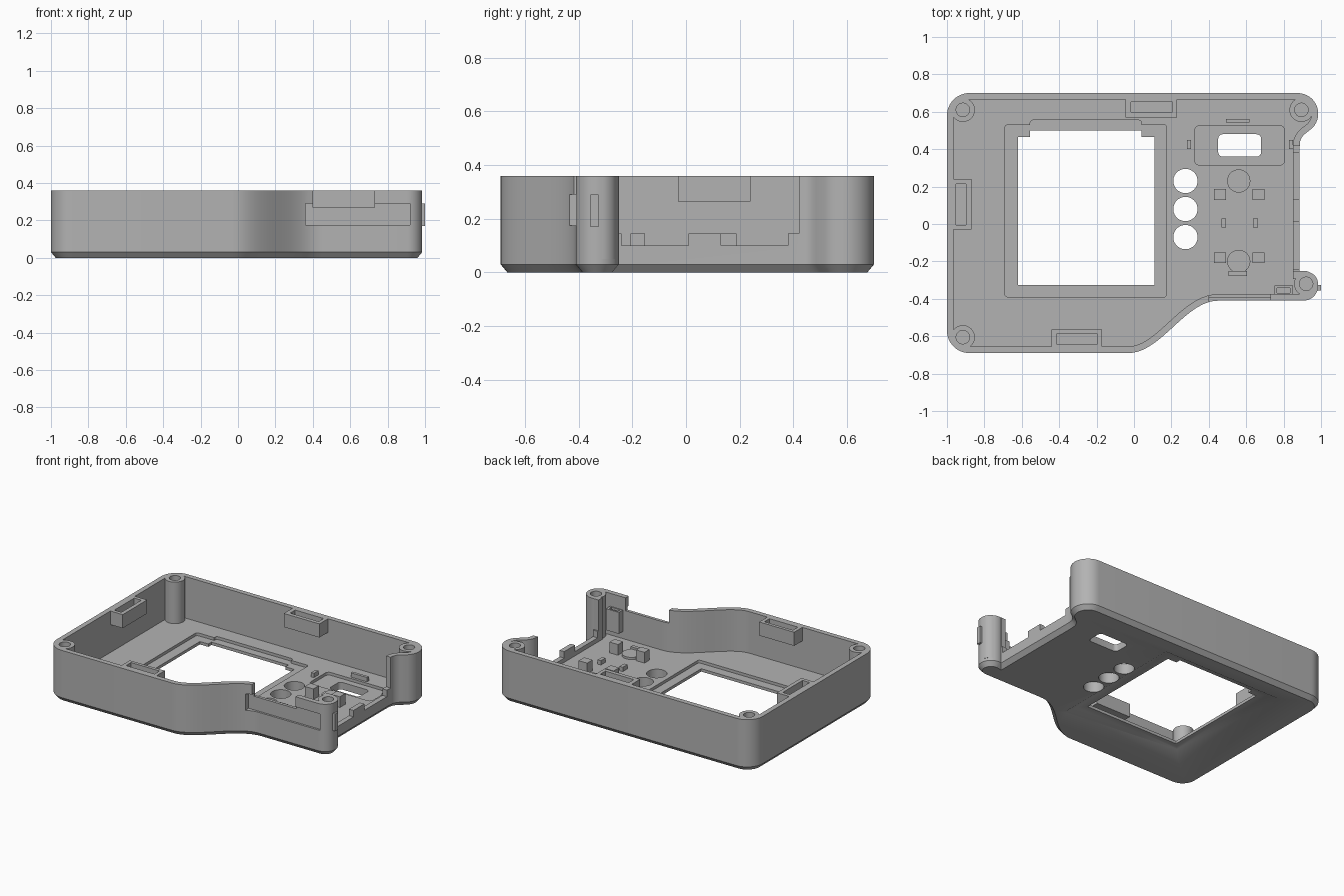
import bpy, bmesh, math
from mathutils import Vector

if "Cube" in bpy.data.objects:
    bpy.data.objects.remove(bpy.data.objects["Cube"], do_unlink=True)

TOP, FLOOR, WALL = 0.36, 0.07, 0.035

grey = bpy.data.materials.new("plain grey plastic")
grey.use_nodes = True
COLOUR = (0.45, 0.45, 0.45, 1)
grey.diffuse_color = COLOUR
grey.node_tree.nodes["Principled BSDF"].inputs["Base Color"].default_value = COLOUR


def arc(cx, cy, r, a0, a1, n=12):
    angles = [math.radians(a0 + (a1 - a0) * i / n) for i in range(n + 1)]
    return [(cx + r * math.cos(a), cy + r * math.sin(a)) for a in angles]


def rect(x0, x1, y0, y1, r=0):
    if not r:
        return [(x0, y0), (x1, y0), (x1, y1), (x0, y1)]
    return (arc(x0 + r, y0 + r, r, 180, 270, 6) + arc(x1 - r, y0 + r, r, 270, 360, 6)
            + arc(x1 - r, y1 - r, r, 0, 90, 6) + arc(x0 + r, y1 - r, r, 90, 180, 6))


def circle(x, y, r):
    return arc(x, y, r, 0, 360, 40)[:-1]


def inset(pts, d):
    """Move a counter-clockwise outline inward by d with mitred corners."""
    out = []
    for i, p in enumerate(pts):
        p, a, b = Vector(p), Vector(pts[i - 1]), Vector(pts[(i + 1) % len(pts)])
        e, f = (p - a).normalized(), (b - p).normalized()
        n, m = Vector((-e.y, e.x)), Vector((-f.y, f.x))
        out.append(tuple(p + (n + m) * d / max(0.3, 1 + n.dot(m))))
    return out


def loft(name, layers):
    """Solid through outlines given as (height, points)."""
    bm = bmesh.new()
    rings = [[bm.verts.new((x, y, z)) for x, y in pts] for z, pts in layers]
    bm.faces.new(rings[0][::-1])
    bm.faces.new(rings[-1])
    n = len(rings[0])
    for low, high in zip(rings, rings[1:]):
        for i in range(n):
            j = (i + 1) % n
            bm.faces.new((low[i], low[j], high[j], high[i]))
    bmesh.ops.recalc_face_normals(bm, faces=bm.faces)
    mesh = bpy.data.meshes.new(name)
    bm.to_mesh(mesh)
    bm.free()
    ob = bpy.data.objects.new(name, mesh)
    ob.data.materials.append(grey)
    bpy.context.collection.objects.link(ob)
    return ob


def prism(name, pts, z0, z1):
    return loft(name, [(z0, pts), (z1, pts)])


def combine(target, tool, operation):
    tool.hide_render = True
    mod = target.modifiers.new("shape", 'BOOLEAN')
    mod.operation, mod.object, mod.solver = operation, tool, 'EXACT'
    bpy.context.view_layer.objects.active = target
    bpy.ops.object.modifier_apply(modifier=mod.name)
    bpy.data.objects.remove(tool, do_unlink=True)


def cut(pts, z0, z1):
    combine(shell, prism("cutter", pts, z0, z1), 'DIFFERENCE')


def add(pts, z0, z1):
    combine(shell, prism("addition", pts, z0, z1), 'UNION')


# Case outline, counter-clockwise from the front left corner
sweep = []
for i in range(21):
    t = i / 20
    sweep.append((-0.03 + 0.48 * t, -0.69 + 0.14 * (1 - math.cos(math.pi * t))))
outline = arc(-0.88, -0.57, 0.12, 180, 270) + sweep
outline += arc(0.905, -0.33, 0.08, -90, 104, 20)
outline += [(0.885, 0.40)] + arc(0.965, 0.42, 0.08, 165, 125, 6)
outline += arc(0.875, 0.59, 0.11, -45, 90, 16) + arc(-0.88, 0.58, 0.12, 90, 180)

# Hollow case with chamfered underside
shell = loft("case_shell", [(0, inset(outline, 0.025)), (0.03, outline), (TOP, outline)])
cut(inset(outline, WALL), FLOOR, 0.5)

# Side opening and its low notched sill
cut(rect(0.80, 1.1, -0.25, 0.42), 0.145, 0.5)
for y0, y1 in ((-0.24, 0.01), (0.13, 0.38)):
    cut(rect(0.83, 1.1, y0, y1), 0.10, 0.2)

# Front wall groove and lowered edge
cut(rect(0.36, 0.92, -0.5, -0.396), 0.175, 0.29)
cut(rect(0.40, 0.73, -0.5, -0.34), 0.27, 0.5)

# Screw bosses
bosses = ((-0.915, 0.61), (-0.915, -0.605), (0.895, 0.61), (0.92, -0.32))
for x, y in bosses:
    add(circle(x, y, 0.064), 0.05, TOP)
for x, y in bosses:
    cut(circle(x, y, 0.036), 0.14, 0.5)

# Latch pockets on the walls
for x0, x1, y0, y1 in ((-0.045, 0.23, 0.57, 0.68), (-0.44, -0.17, -0.68, -0.565),
                       (-0.98, -0.87, -0.03, 0.24)):
    add(rect(x0, x1, y0, y1), 0.265, TOP)
for x, y, w, d in ((0.095, 0.625, 0.22, 0.055), (-0.305, -0.615, 0.22, 0.055),
                   (-0.925, 0.105, 0.055, 0.22)):
    cut(rect(x - w / 2, x + w / 2, y - d / 2, y + d / 2), 0.285, 0.5)

# Small catch inside the front wall
add(rect(0.75, 0.85, -0.39, -0.33), 0.12, 0.27)
cut(rect(0.765, 0.835, -0.368, -0.342), 0.16, 0.5)

# Screen window: inner ledge, opening, flared underside
cut(rect(-0.69, 0.175, -0.39, 0.53, 0.015), 0.05, 0.2)
cut(rect(-0.555, 0.04, 0.45, 0.555, 0.015), 0.05, 0.2)
cut(rect(-0.62, 0.11, -0.325, 0.465), -0.1, 0.2)
cut(rect(-0.555, 0.04, 0.40, 0.50), -0.1, 0.2)
flare = loft("cutter", [(-0.01, rect(-0.74, 0.23, -0.445, 0.585)),
                        (0.03, rect(-0.67, 0.16, -0.375, 0.515))])
combine(shell, flare, 'DIFFERENCE')

# Button holes and small display opening
for y in (0.23, 0.08, -0.07):
    cut(circle(0.275, y, 0.065), -0.1, 0.2)
cut(rect(0.325, 0.805, 0.315, 0.525, 0.025), 0.05, 0.2)
cut(rect(0.45, 0.68, 0.36, 0.48, 0.025), -0.1, 0.2)


# Floor details
def block(name, x, y, w, d, top):
    prism(name, rect(x - w / 2, x + w / 2, y - d / 2, y + d / 2), FLOOR - 0.01, top)


for y, label in ((0.23, "rear"), (-0.20, "front")):
    prism(label + "_round_pad", circle(0.56, y, 0.062), FLOOR - 0.01, 0.085)
for x, side in ((0.46, "right"), (0.665, "left")):
    block(side + "_rear_post", x, 0.158, 0.065, 0.06, 0.145)
    block(side + "_front_post", x, -0.18, 0.065, 0.055, 0.145)
for x, side in ((0.48, "right"), (0.65, "left")):
    block(side + "_middle_rib", x, 0.005, 0.025, 0.05, 0.10)
for x, side in ((0.295, "right"), (0.84, "left")):
    block(side + "_display_rib", x, 0.425, 0.022, 0.05, 0.10)
block("rear_display_rib", 0.555, 0.552, 0.125, 0.02, 0.10)
block("front_rib", 0.555, -0.265, 0.10, 0.025, 0.10)

# Outer tab on the front left post
prism("post_tab", rect(0.96, 1.0, -0.355, -0.325), 0.17, 0.29)

# Smooth curved walls, keep sharp edges
bpy.ops.object.select_all(action='DESELECT')
for ob in bpy.context.scene.objects:
    if ob.type == 'MESH':
        ob.select_set(True)
bpy.context.view_layer.objects.active = shell
bpy.ops.object.shade_smooth_by_angle(angle=math.radians(30))
